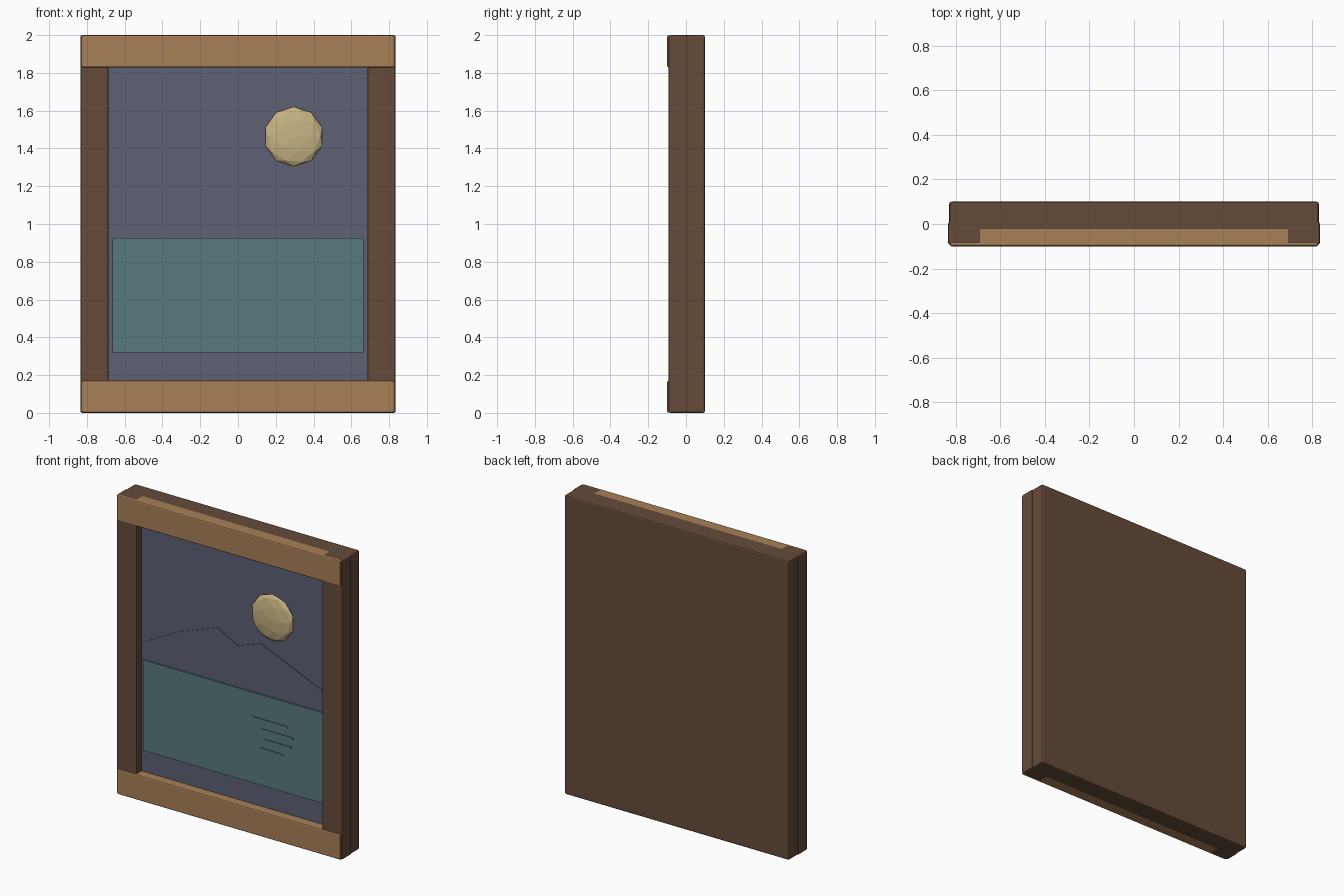
import bpy, bmesh, math

cube = bpy.data.objects.get("Cube")
if cube:
    bpy.data.objects.remove(cube, do_unlink=True)


def material(name, hex_code):
    def linear(c):
        return c / 12.92 if c <= 0.04045 else ((c + 0.055) / 1.055) ** 2.4
    rgb = [linear(int(hex_code[i:i + 2], 16) / 255) for i in (0, 2, 4)]
    m = bpy.data.materials.new(name)
    m.use_nodes = True
    m.diffuse_color = (*rgb, 1)
    m.node_tree.nodes["Principled BSDF"].inputs["Base Color"].default_value = (*rgb, 1)
    return m


dark_wood = material("dark wood", "664B3A")
light_wood = material("light wood", "A88058")
dusk = material("dusk blue", "5E6074")
water = material("water teal", "587A7C")
moonlight = material("pale gold", "C8B483")


def add_mesh(name, bm, mat, bevel=0):
    bmesh.ops.recalc_face_normals(bm, faces=bm.faces)
    mesh = bpy.data.meshes.new(name)
    bm.to_mesh(mesh)
    bm.free()
    mesh.materials.append(mat)
    obj = bpy.data.objects.new(name, mesh)
    bpy.context.collection.objects.link(obj)
    if bevel:
        mod = obj.modifiers.new("soft edges", "BEVEL")
        mod.width = bevel
        mod.segments = 2
    return obj


def slab(name, outline, y0, y1, mat, bevel=0):
    """Extrude an x-z outline from y0 back to y1."""
    bm = bmesh.new()
    face = bm.faces.new([bm.verts.new((x, y0, z)) for x, z in outline])
    moved = bmesh.ops.extrude_face_region(bm, geom=[face])["geom"]
    for v in moved:
        if isinstance(v, bmesh.types.BMVert):
            v.co.y = y1
    return add_mesh(name, bm, mat, bevel)


def box(name, x0, x1, z0, z1, y0, y1, mat, bevel=0):
    return slab(name, [(x0, z0), (x1, z0), (x1, z1), (x0, z1)], y0, y1, mat, bevel)


# Frame: back board, upright stiles and lighter cross rails
box("back_board", -0.83, 0.83, 0, 2, -0.03, 0.1, dark_wood, 0.01)
for side, s in (("left", 1), ("right", -1)):
    box(side + "_stile", *sorted((s * 0.685, s * 0.835)), 0, 2, -0.093, 0.01, dark_wood, 0.01)
for name, z0 in (("bottom_rail", 0.001), ("top_rail", 1.829)):
    box(name, -0.827, 0.827, z0, z0 + 0.17, -0.1, 0.01, light_wood, 0.008)

# Landscape panel with ridge and water layers
box("sky_panel", -0.7, 0.7, 0.15, 1.85, -0.04, -0.02, dusk)
ridge = [(-0.67, 0.6), (0.67, 0.6), (0.67, 1.06), (0.2, 1.26), (0.03, 1.2),
         (-0.12, 1.28), (-0.4, 1.18), (-0.67, 1.04)]
slab("mountain_ridge", ridge, -0.045, -0.035, dusk)
box("water_plate", -0.665, 0.665, 0.32, 0.925, -0.056, -0.035, water)

# Ripples on the water
ripples = [(0.14, 0.41, 0.76), (0.215, 0.45, 0.695), (0.235, 0.435, 0.63), (0.205, 0.37, 0.565)]
for i, (x0, x1, z) in enumerate(ripples):
    box("ripple_%d" % (i + 1), x0, x1, z - 0.006, z + 0.006, -0.061, -0.05, water)

# Flattened faceted moon
bm = bmesh.new()
bmesh.ops.create_icosphere(bm, subdivisions=2, radius=0.158)
moon = add_mesh("moon", bm, moonlight)
moon.location = (0.295, -0.055, 1.463)
moon.rotation_euler.x = math.pi / 2
moon.scale.z = 0.2
